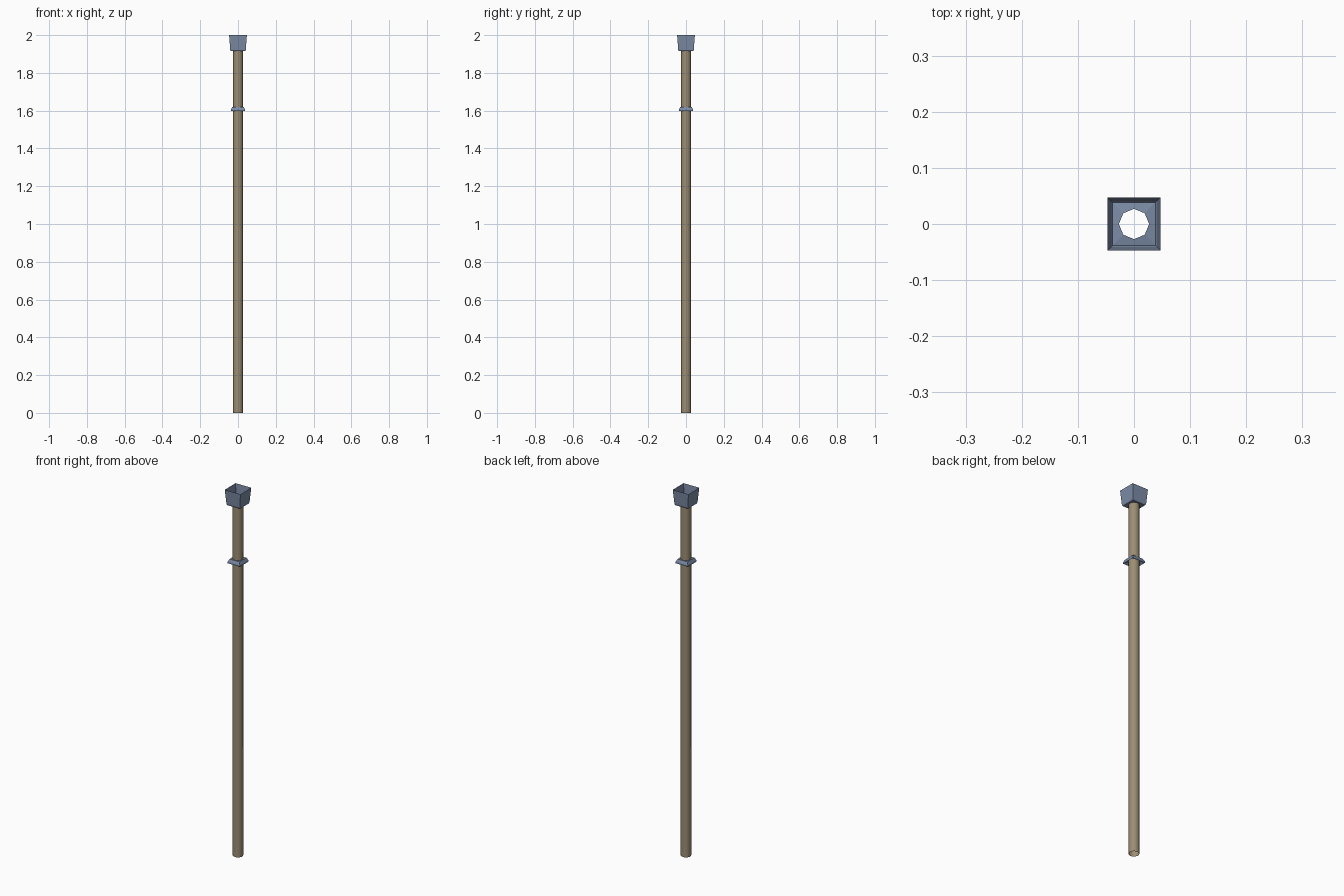
import bpy, bmesh, math

if "Cube" in bpy.data.objects:
    bpy.data.objects.remove(bpy.data.objects["Cube"])


def material(name, rgb):
    m = bpy.data.materials.new(name)
    m.diffuse_color = (*rgb, 1)
    m.use_nodes = True
    m.node_tree.nodes["Principled BSDF"].inputs["Base Color"].default_value = m.diffuse_color
    return m


wood = material("tan wood", (0.33, 0.27, 0.17))
iron = material("blue grey iron", (0.20, 0.26, 0.38))


def square(h, z):
    """Eight points around a square, matching the octagon's corner count."""
    out = []
    for i in range(8):
        a = i * math.pi / 4
        c, s = math.cos(a), math.sin(a)
        k = h / max(abs(c), abs(s))
        out.append((c * k, s * k, z))
    return out


def octagon(r, z):
    return [(r * math.cos(i * math.pi / 4), r * math.sin(i * math.pi / 4), z) for i in range(8)]


def loft(name, rings, mat, closed=False):
    """Skin a stack of eight-point rings; closed joins the last to the first."""
    bm = bmesh.new()
    rows = [[bm.verts.new(p) for p in ring] for ring in rings]
    pairs = list(zip(rows, rows[1:]))
    if closed:
        pairs.append((rows[-1], rows[0]))
    for lo, hi in pairs:
        for i in range(8):
            j = (i + 1) % 8
            bm.faces.new((lo[i], lo[j], hi[j], hi[i]))
    me = bpy.data.meshes.new(name)
    bm.to_mesh(me)
    bm.free()
    me.materials.append(mat)
    ob = bpy.data.objects.new(name, me)
    bpy.context.collection.objects.link(ob)
    return ob


R = 0.027

# Hollow eight-sided pole, open at both ends
pole = loft("pole", [octagon(R, 0), octagon(R, 1.92)], wood)
for p in pole.data.polygons:
    p.use_smooth = True

# Flared square cup on top, with a hole in its floor for the pole
loft("cup", [octagon(R, 1.918), square(0.038, 1.915), square(0.041, 1.922),
             square(0.047, 2.0)], iron)

# Square collar around the pole, bevelled above and hollow below
loft("collar", [octagon(R, 1.61), square(0.037, 1.598), square(0.037, 1.606),
                square(0.030, 1.62), octagon(R, 1.62)], iron)
